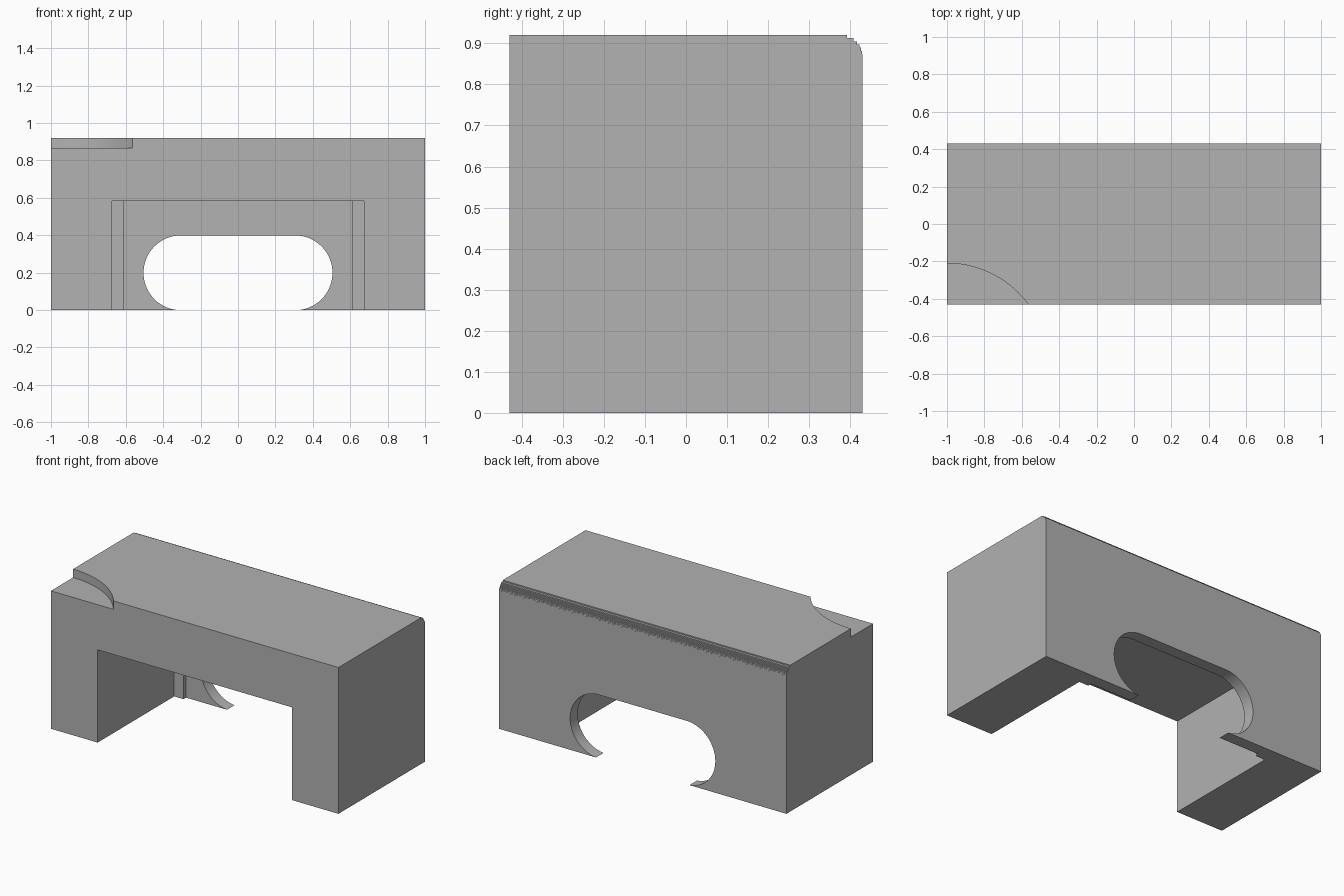
import bpy, bmesh, math
from mathutils import Vector

cube = bpy.data.objects.get("Cube")
if cube:
    bpy.data.objects.remove(cube)

HALF_X, HALF_Y, TOP = 1.0, 0.43, 0.92

grey = bpy.data.materials.new("plain_grey")
grey.use_nodes = True
grey.diffuse_color = (0.445, 0.445, 0.445, 1)
grey.node_tree.nodes["Principled BSDF"].inputs["Base Color"].default_value = grey.diffuse_color


def prism(name, outline, axis, low, high):
    """Extrude a 2D outline along one axis; outline holds the other two coordinates in order."""
    bm = bmesh.new()

    def place(p):
        co = list(p)
        co.insert("xyz".index(axis), low)
        return bm.verts.new(co)

    face = bm.faces.new([place(p) for p in outline])
    sweep = bmesh.ops.extrude_face_region(bm, geom=[face])
    shift = Vector([high - low if a == axis else 0 for a in "xyz"])
    bmesh.ops.translate(bm, vec=shift, verts=[v for v in sweep["geom"] if isinstance(v, bmesh.types.BMVert)])
    bmesh.ops.recalc_face_normals(bm, faces=bm.faces)
    mesh = bpy.data.meshes.new(name)
    bm.to_mesh(mesh)
    bm.free()
    mesh.materials.append(grey)
    obj = bpy.data.objects.new(name, mesh)
    bpy.context.collection.objects.link(obj)
    return obj


def arc(cx, cy, r, start, end, n):
    angles = [math.radians(start + (end - start) * i / n) for i in range(n + 1)]
    return [(cx + r * math.cos(a), cy + r * math.sin(a)) for a in angles]


# Body side profile, with the top back edge rounded in fine steps
radius, steps = 0.0535, 7
rise = radius / steps
profile = [(HALF_Y, 0), (-HALF_Y, 0), (-HALF_Y, TOP)]
for k in range(steps):
    y = HALF_Y - radius + math.sqrt(radius ** 2 - (radius - (k + 0.3) * rise) ** 2)
    profile += [(y, TOP - k * rise), (y, TOP - (k + 1) * rise)]
profile.append((HALF_Y, TOP - radius))
body = prism("bridge_block", profile, "x", -HALF_X, HALF_X)

# Front channel, narrowing in a shallow recess at the back wall
half_channel = [(0.675, -0.6), (0.675, 0.33), (0.61, 0.33), (0.61, 0.355)]
channel = half_channel + [(-x, y) for x, y in reversed(half_channel)]
cutters = [prism("channel_cutter", channel, "z", -0.1, 0.583)]

# Rounded slot through the back wall
slot = arc(0.305, 0.199, 0.2, -90, 90, 32) + arc(-0.305, 0.199, 0.2, 90, 270, 32)
cutters.append(prism("slot_cutter", slot, "y", 0.2, 0.6))

# Curved shallow pocket in the top front right corner
pocket = arc(-1.0, -0.75, 0.54, 0, 360, 96)[:-1]
cutters.append(prism("pocket_cutter", pocket, "z", 0.867, 1.1))

bpy.ops.object.select_all(action="DESELECT")
bpy.context.view_layer.objects.active = body
body.select_set(True)
for cutter in cutters:
    cutter.hide_render = True
    cut = body.modifiers.new(cutter.name, "BOOLEAN")
    cut.operation, cut.solver, cut.object = "DIFFERENCE", "EXACT", cutter
    bpy.ops.object.modifier_apply(modifier=cut.name)
    bpy.data.objects.remove(cutter)

bpy.ops.object.shade_smooth_by_angle(angle=math.radians(30))
